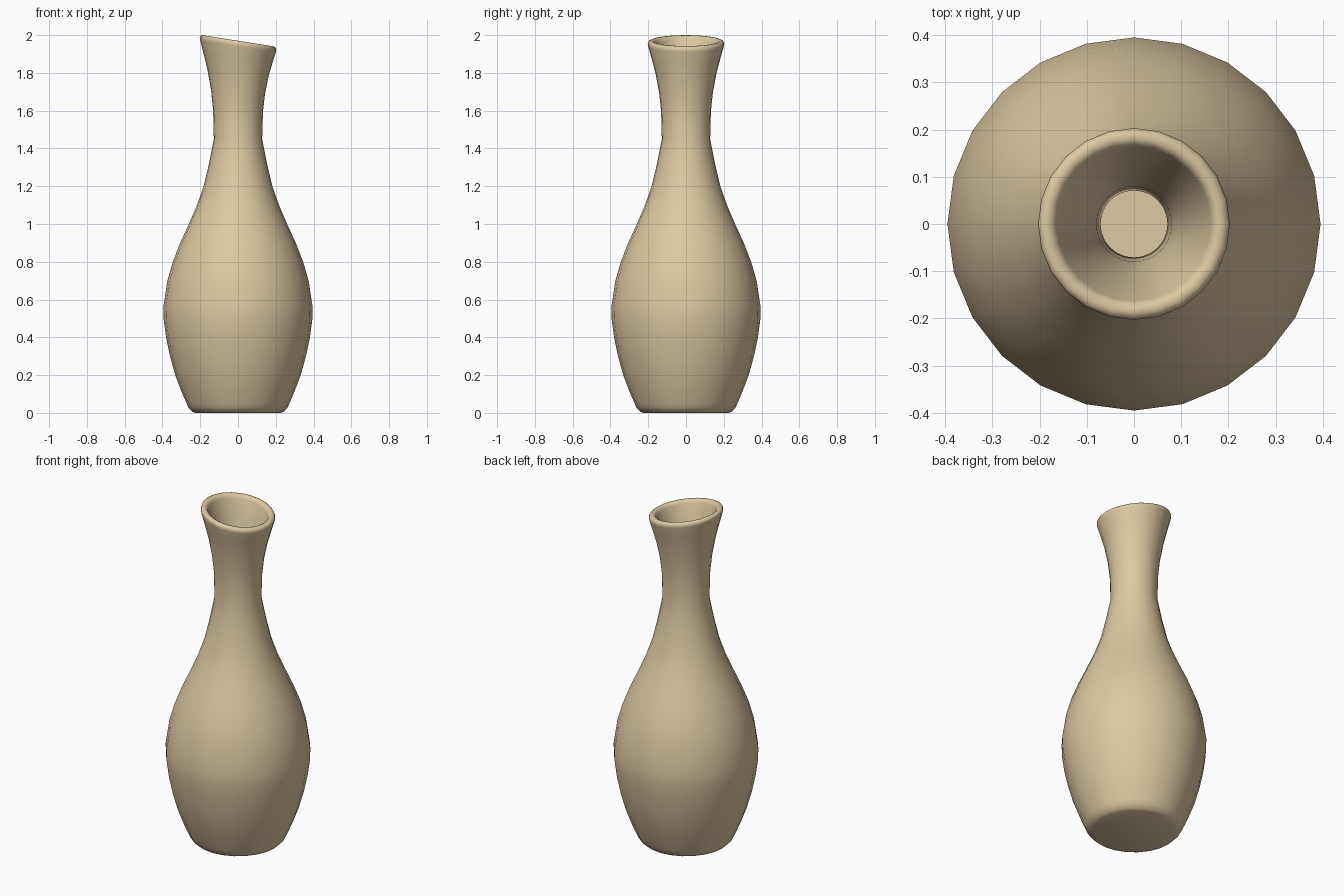
import bpy, bmesh, math

if "Cube" in bpy.data.objects:
    bpy.data.objects.remove(bpy.data.objects["Cube"])

SIDES = 24
SLANT = 0.157

# Outer wall (radius, height), from the foot up to the lip
outer = [(0.225, 0.0), (0.242, 0.007), (0.262, 0.028), (0.272, 0.05),
         (0.298, 0.11), (0.332, 0.2), (0.36, 0.3), (0.381, 0.4), (0.393, 0.49),
         (0.395, 0.56), (0.374, 0.7), (0.345, 0.8), (0.306, 0.9),
         (0.26, 1.0), (0.217, 1.1), (0.182, 1.2), (0.156, 1.31), (0.128, 1.45),
         (0.132, 1.6), (0.143, 1.7), (0.162, 1.8), (0.183, 1.88), (0.2, 1.94)]
# Rounded lip
lip = [(0.203, 1.955), (0.199, 1.965), (0.19, 1.97), (0.179, 1.97), (0.169, 1.964),
       (0.163, 1.95)]
# Inner wall, down to the floor
inner = [(0.13, 1.84), (0.098, 1.72), (0.08, 1.6), (0.071, 1.45), (0.1, 1.29),
         (0.128, 1.18), (0.163, 1.08), (0.206, 0.98), (0.255, 0.88),
         (0.293, 0.78), (0.32, 0.68), (0.337, 0.56), (0.335, 0.49),
         (0.303, 0.3), (0.245, 0.13), (0.21, 0.06)]


def lathe(name, profile):
    bm = bmesh.new()
    rings = []
    for r, z in profile:
        # The mouth is tilted: shear grows from the neck to the lip
        t = min(max((z - 1.45) / 0.5, 0.0), 1.0)
        ring = []
        for i in range(SIDES):
            a = math.tau * i / SIDES
            x, y = r * math.cos(a), r * math.sin(a)
            ring.append(bm.verts.new((x, y, z - SLANT * t * x)))
        rings.append(ring)
    for low, high in zip(rings, rings[1:]):
        for i in range(SIDES):
            j = (i + 1) % SIDES
            bm.faces.new((low[i], low[j], high[j], high[i]))
    # Foot and inside floor
    bm.faces.new(rings[0][::-1])
    bm.faces.new(rings[-1])
    bmesh.ops.recalc_face_normals(bm, faces=bm.faces)
    mesh = bpy.data.meshes.new(name)
    bm.to_mesh(mesh)
    bm.free()
    obj = bpy.data.objects.new(name, mesh)
    bpy.context.collection.objects.link(obj)
    return obj


vase = lathe("vase", outer + lip + inner)

# Tan clay
clay = bpy.data.materials.new("tan_clay")
clay.diffuse_color = (0.73, 0.58, 0.36, 1.0)
clay.use_nodes = True
clay.node_tree.nodes["Principled BSDF"].inputs["Base Color"].default_value = clay.diffuse_color
vase.data.materials.append(clay)

bpy.context.view_layer.objects.active = vase
vase.select_set(True)
bpy.ops.object.shade_smooth_by_angle(angle=math.radians(50))
